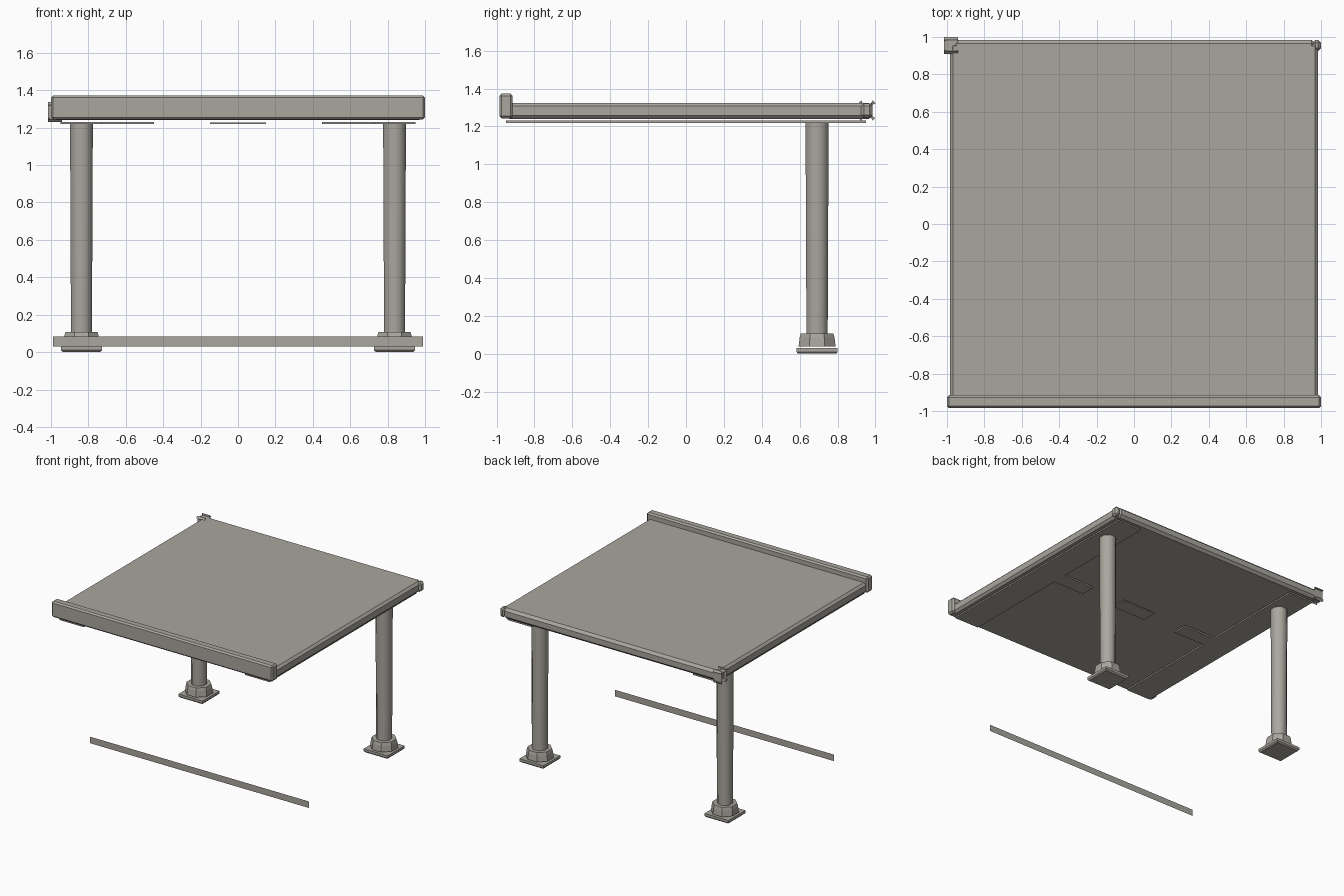
import bpy, bmesh, math

if "Cube" in bpy.data.objects:
    bpy.data.objects.remove(bpy.data.objects["Cube"], do_unlink=True)

grey = bpy.data.materials.new("warm_grey")
grey.use_nodes = True
colour = (0.40, 0.38, 0.345, 1)
grey.diffuse_color = colour
grey.node_tree.nodes["Principled BSDF"].inputs["Base Color"].default_value = colour


def finish(name, bm):
    bmesh.ops.recalc_face_normals(bm, faces=bm.faces)
    mesh = bpy.data.meshes.new(name)
    bm.to_mesh(mesh)
    bm.free()
    mesh.materials.append(grey)
    obj = bpy.data.objects.new(name, mesh)
    bpy.context.collection.objects.link(obj)
    return obj


def box(name, low, high, bevel=0):
    bm = bmesh.new()
    bmesh.ops.create_cube(bm, size=1)
    for v in bm.verts:
        v.co = [a + (b - a) * (c + 0.5) for a, b, c in zip(low, high, v.co)]
    if bevel:
        bmesh.ops.bevel(bm, geom=bm.edges[:], offset=bevel, segments=1, affect='EDGES')
    return finish(name, bm)


def prism(name, outline, z0, z1):
    bm = bmesh.new()
    face = bm.faces.new([bm.verts.new((x, y, z0)) for x, y in outline])
    top = bmesh.ops.extrude_face_region(bm, geom=[face])["geom"]
    for v in top:
        if isinstance(v, bmesh.types.BMVert):
            v.co.z = z1
    return finish(name, bm)


def lathe(name, x, y, rings, sides=8, smooth=False):
    # stacked rings of (flat-to-flat radius, height), flats facing the axes
    bm = bmesh.new()
    loops = []
    for r, z in rings:
        r /= math.cos(math.pi / sides)
        angles = [math.tau * (i + 0.5) / sides for i in range(sides)]
        loops.append([bm.verts.new((x + r * math.cos(a), y + r * math.sin(a), z)) for a in angles])
    for a, b in zip(loops, loops[1:]):
        for i in range(sides):
            j = (i + 1) % sides
            bm.faces.new((a[i], a[j], b[j], b[i]))
    bm.faces.new(loops[0])
    bm.faces.new(loops[-1])
    obj = finish(name, bm)
    if smooth:
        for p in obj.data.polygons:
            p.use_smooth = len(p.vertices) == 4


# Roof deck, raised front lip and chamfered back beam
box("roof_deck", (-0.985, -0.95, 1.24), (0.985, 0.97, 1.325), 0.018)
box("front_lip", (-1, -0.985, 1.243), (1, -0.915, 1.373), 0.012)
box("back_beam", (-0.97, 0.9, 1.24), (0.97, 0.985, 1.325), 0.02)

# Middle plate under the roof
box("soffit_plate", (-0.15, -0.06, 1.219), (0.15, 0.06, 1.228))

POLE_X, POLE_Y = 0.837, 0.692
for side, s in (("left", 1), ("right", -1)):
    # Thin soffit strip with an inward tab
    outline = [(0.95, -0.95), (0.95, 0.95), (0.73, 0.95), (0.73, 0.06),
               (0.45, 0.06), (0.45, -0.06), (0.73, -0.06), (0.73, -0.95)]
    prism(side + "_soffit_strip", [(s * x, y) for x, y in outline], 1.219, 1.231)

    # Corner cap where the side edge meets the back beam
    box(side + "_corner_cap", (s * 0.955, 0.925, 1.245), (s * 1.0, 0.985, 1.322), 0.015)

    # Post, collar and foot
    x = s * POLE_X
    lathe(side + "_post", x, POLE_Y, [(0.056, 0.09), (0.061, 1.225)], smooth=True)
    lathe(side + "_collar", x, POLE_Y, [(0.098, 0.037), (0.092, 0.085), (0.086, 0.108)])
    lathe(side + "_foot_plate", x, POLE_Y, [(0.1, 0), (0.109, 0.01), (0.109, 0.03)], sides=4)

# Low kerb strip on the ground line
bm = bmesh.new()
bm.faces.new([bm.verts.new(p) for p in
              ((-0.99, -0.5, 0.03), (0.99, -0.5, 0.03), (0.99, -0.5, 0.083), (-0.99, -0.5, 0.083))])
finish("kerb_strip", bm)
